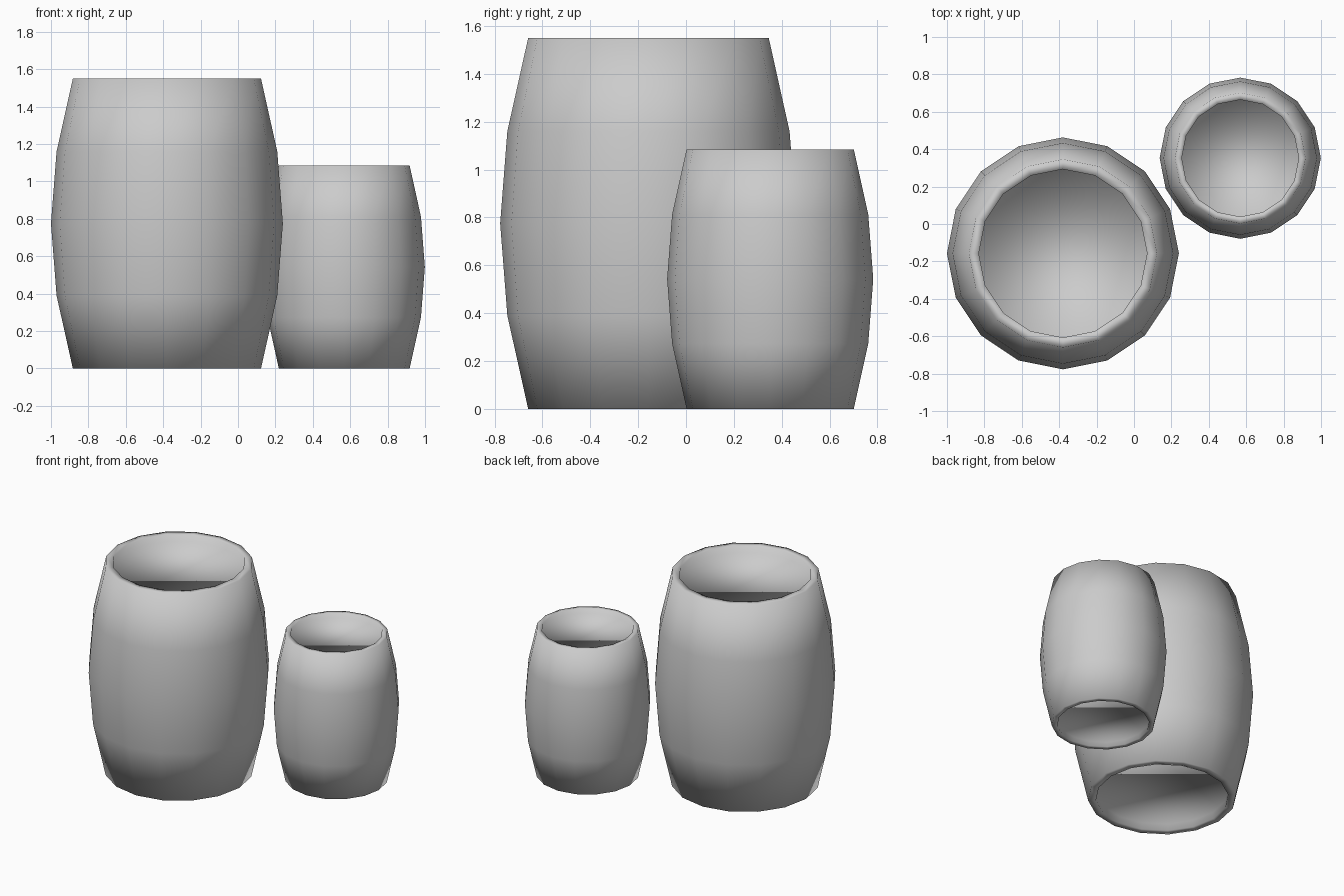
import bpy, bmesh
from math import cos, sin, pi

if "Cube" in bpy.data.objects:
    bpy.data.objects.remove(bpy.data.objects["Cube"])

SIDES = 16
HEIGHT = 1.55
# (radius, z): recessed bottom head, rim, bulging staves, rim, recessed top head
PROFILE = [(0.45, 0.05), (0.45, 0.0), (0.503, 0.0), (0.59, 0.39), (0.62, 0.775),
           (0.59, 1.16), (0.503, HEIGHT), (0.45, HEIGHT), (0.45, HEIGHT - 0.05)]


def barrel(name, x, y, scale, height):
    bm = bmesh.new()
    zs = height / HEIGHT
    rings = []
    for r, z in PROFILE:
        rings.append([bm.verts.new((r * scale * cos(2 * pi * i / SIDES),
                                    r * scale * sin(2 * pi * i / SIDES), z * zs))
                      for i in range(SIDES)])
    # walls between neighbouring rings
    for a, b in zip(rings, rings[1:]):
        for i in range(SIDES):
            j = (i + 1) % SIDES
            bm.faces.new((a[i], a[j], b[j], b[i]))
    # flat heads
    bm.faces.new(rings[0][::-1])
    bm.faces.new(rings[-1])
    bmesh.ops.recalc_face_normals(bm, faces=bm.faces)
    for f in bm.faces:
        f.smooth = True
    mesh = bpy.data.meshes.new(name)
    bm.to_mesh(mesh)
    bm.free()
    obj = bpy.data.objects.new(name, mesh)
    obj.location = (x, y, 0)
    bpy.context.collection.objects.link(obj)
    return obj


barrel("large_barrel", -0.38, -0.157, 1.0, HEIGHT)
barrel("small_barrel", 0.568, 0.352, 0.695, 1.085)
